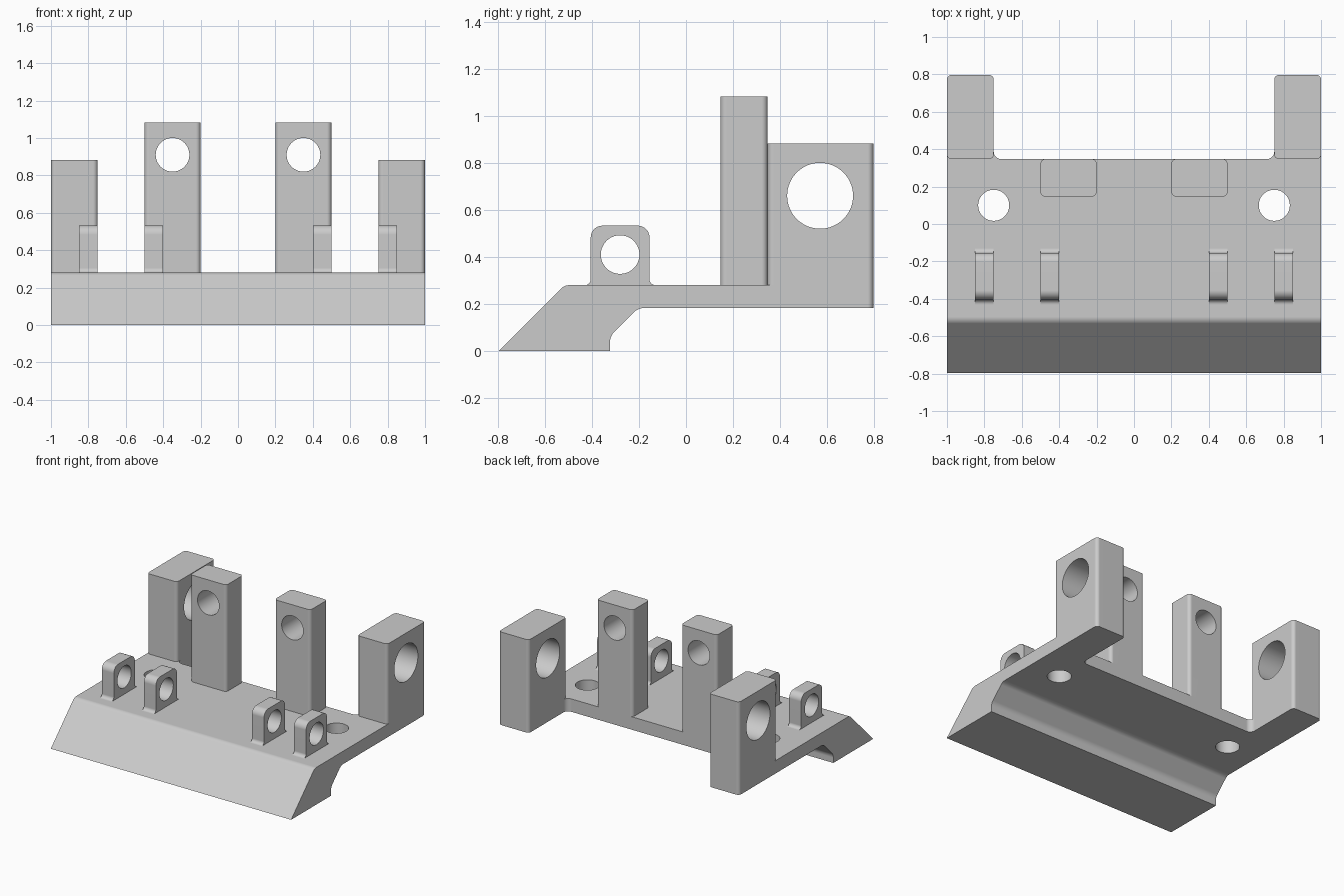
import bpy
import bmesh
import math
from mathutils import Vector

if "Cube" in bpy.data.objects:
    bpy.data.objects.remove(bpy.data.objects["Cube"], do_unlink=True)

grey = bpy.data.materials.new("light grey")
grey.use_nodes = True
colour = (0.6, 0.6, 0.6, 1)
grey.diffuse_color = colour
grey.node_tree.nodes["Principled BSDF"].inputs["Base Color"].default_value = colour


def rounded(corners, steps=8):
    """Outline of (u, v, radius) corners, with each corner filleted."""
    out = []
    for i, (u, v, r) in enumerate(corners):
        p = Vector((u, v))
        a = (Vector(corners[i - 1][:2]) - p).normalized()
        b = (Vector(corners[(i + 1) % len(corners)][:2]) - p).normalized()
        arc = [p]
        if r:
            half = a.angle(b) / 2
            reach = r / math.tan(half)
            centre = p + (a + b).normalized() * r / math.sin(half)
            start = (p + a * reach - centre).normalized()
            end = (p + b * reach - centre).normalized()
            arc = [centre + start.slerp(end, k / steps).normalized() * r
                   for k in range(steps + 1)]
        out += [q for q in arc if not out or (q - out[-1]).length > 1e-5]
    if (out[0] - out[-1]).length < 1e-5:
        out.pop()
    return out


def box(u0, u1, v0, v1, r):
    return rounded([(u0, v0, r), (u1, v0, r), (u1, v1, r), (u0, v1, r)])


def circle(u, v, r, n=64):
    return [Vector((u + r * math.cos(k * math.tau / n), v + r * math.sin(k * math.tau / n)))
            for k in range(n)]


def prism(name, outline, axis, low, high):
    """Extrude an outline along an axis between two positions."""
    place = {"x": lambda p, h: (h, p.x, p.y),
             "y": lambda p, h: (p.x, h, p.y),
             "z": lambda p, h: (p.x, p.y, h)}[axis]
    bm = bmesh.new()
    ends = [[bm.verts.new(place(p, h)) for p in outline] for h in (low, high)]
    for end in ends:
        bm.faces.new(end)
    for i in range(len(outline)):
        bm.faces.new((ends[0][i - 1], ends[0][i], ends[1][i], ends[1][i - 1]))
    bmesh.ops.recalc_face_normals(bm, faces=bm.faces)
    mesh = bpy.data.meshes.new(name)
    bm.to_mesh(mesh)
    bm.free()
    mesh.materials.append(grey)
    obj = bpy.data.objects.new(name, mesh)
    bpy.context.collection.objects.link(obj)
    return obj


def activate(obj):
    bpy.ops.object.select_all(action="DESELECT")
    obj.select_set(True)
    bpy.context.view_layer.objects.active = obj


def carve(obj, cutter, operation="DIFFERENCE"):
    activate(obj)
    mod = obj.modifiers.new("carve", "BOOLEAN")
    mod.operation, mod.solver, mod.object = operation, "EXACT", cutter
    bpy.ops.object.modifier_apply(modifier=mod.name)
    bpy.data.objects.remove(cutter, do_unlink=True)


def finish(obj):
    activate(obj)
    bpy.ops.object.shade_smooth_by_angle(angle=math.radians(25))
    obj.modifiers.new("even shading", "WEIGHTED_NORMAL").keep_sharp = True


back, step, deck = 0.797, 0.347, 0.28

# Base: wedge-nosed side profile trimmed to the notched plan outline
base = prism("base_plate", rounded([
    (-back, 0, 0), (-0.323, 0, 0), (-0.323, 0.063, 0.06), (-0.203, 0.183, 0.06),
    (1, 0.183, 0), (1, deck, 0), (-0.517, deck, 0.05)]), "x", -1, 1)
plan = rounded([
    (-1.1, -1, 0), (1.1, -1, 0), (1.1, 0.5, 0), (1, 0.5, 0), (1, back, 0.025),
    (0.75, back, 0.025), (0.75, step, 0.04), (-0.75, step, 0.04),
    (-0.75, back, 0.025), (-1, back, 0.025), (-1, 0.5, 0), (-1.1, 0.5, 0)])
carve(base, prism("plan_cutter", plan, "z", -1, 1), "INTERSECT")
for x in (-0.75, 0.75):
    carve(base, prism("hole_cutter", circle(x, 0.1, 0.083), "z", -1, 1))
finish(base)

for side, s in (("left", 1), ("right", -1)):
    # Rear outer posts with a large sideways bore
    post = prism(side + "_outer_post",
                 box(s * 0.875 - 0.125, s * 0.875 + 0.125, step, back, 0.025), "z", deck, 0.883)
    carve(post, prism("bore_cutter", circle(0.57, 0.66, 0.14), "x", -2, 2))
    finish(post)

    # Tall inner posts with a front-to-back bore
    post = prism(side + "_inner_post",
                 box(s * 0.35 - 0.15, s * 0.35 + 0.15, 0.147, step, 0.025), "z", deck, 1.083)
    carve(post, prism("bore_cutter", circle(s * 0.35, 0.91, 0.09), "y", -2, 2))
    finish(post)

    # Pairs of small pierced lugs with filleted feet
    for label, x in (("inner", 0.45), ("outer", 0.8)):
        lug = prism(side + "_" + label + "_lug", rounded([
            (-0.43, deck, 0), (-0.405, deck, 0.025), (-0.405, 0.533, 0.05),
            (-0.155, 0.533, 0.05), (-0.155, deck, 0.025), (-0.13, deck, 0)]),
            "x", s * x - 0.05, s * x + 0.05)
        carve(lug, prism("bore_cutter", circle(-0.28, 0.41, 0.082), "x", -2, 2))
        finish(lug)
